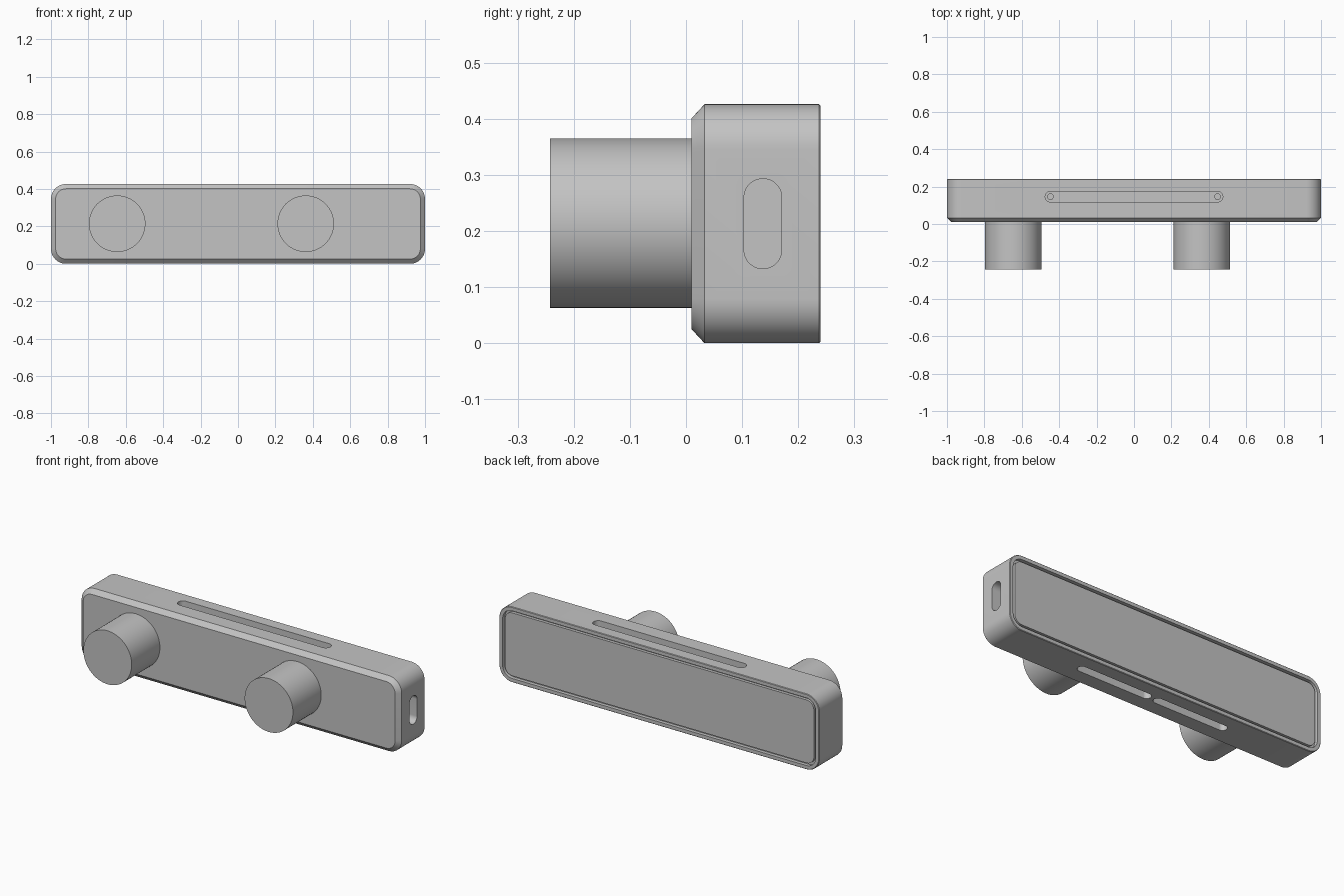
import bpy
import bmesh
from math import pi, sin, cos, radians
from mathutils import Vector

cube = bpy.data.objects.get("Cube")
if cube:
    bpy.data.objects.remove(cube)

grey = bpy.data.materials.new("satin_grey")
grey.use_nodes = True
shade = (0.55, 0.55, 0.55, 1)
grey.diffuse_color = shade
grey.node_tree.nodes["Principled BSDF"].inputs["Base Color"].default_value = shade

# How outline (u, v) and depth d map to space for each extrusion axis
AXES = {
    "X": lambda u, v, d: (d, u, v),
    "Y": lambda u, v, d: (u, d, v),
    "Z": lambda u, v, d: (u, v, d),
}


def outline(w, h, r, seg):
    """Rounded rectangle, counter-clockwise."""
    pts = []
    corners = ((1, 1), (-1, 1), (-1, -1), (1, -1))
    for i, (sx, sy) in enumerate(corners):
        for k in range(seg + 1):
            a = (i + k / seg) * pi / 2
            pts.append((sx * (w / 2 - r) + r * cos(a), sy * (h / 2 - r) + r * sin(a)))
    return pts


def rounded_solid(name, axis, center, w, h, r, sections, seg=12):
    """Skin rounded rectangles placed at (depth, inset) sections."""
    bm = bmesh.new()
    rings = []
    for depth, inset in sections:
        pts = outline(w - 2 * inset, h - 2 * inset, r - inset, seg)
        rings.append([bm.verts.new(AXES[axis](u + center[0], v + center[1], depth))
                      for u, v in pts])
    for a, b in zip(rings, rings[1:]):
        for i in range(len(a)):
            j = (i + 1) % len(a)
            bm.faces.new((a[i], a[j], b[j], b[i]))
    bm.faces.new(rings[0])
    bm.faces.new(rings[-1])
    bmesh.ops.remove_doubles(bm, verts=bm.verts, dist=0.00001)
    bmesh.ops.recalc_face_normals(bm, faces=bm.faces)
    mesh = bpy.data.meshes.new(name)
    bm.to_mesh(mesh)
    bm.free()
    mesh.materials.append(grey)
    ob = bpy.data.objects.new(name, mesh)
    bpy.context.collection.objects.link(ob)
    return ob


def activate(ob):
    bpy.ops.object.select_all(action="DESELECT")
    ob.select_set(True)
    bpy.context.view_layer.objects.active = ob


def cut(target, cutter):
    cutter.hide_render = True
    activate(target)
    mod = target.modifiers.new("cut", "BOOLEAN")
    mod.operation = "DIFFERENCE"
    mod.solver = "EXACT"
    mod.object = cutter
    bpy.ops.object.modifier_apply(modifier=mod.name)
    bpy.data.objects.remove(cutter)


HEIGHT = 0.426
MID = HEIGHT / 2

# Housing: chamfered front, softened rear rim and a shallow rear recess
body = rounded_solid("housing", "Y", (0, MID), 2, HEIGHT, 0.08, [
    (0.01, 0.025), (0.033, 0), (0.237, 0), (0.24, 0.003),
    (0.24, 0.022), (0.22, 0.022)])

# Long slot along the top with a small hole at each end
cut(body, rounded_solid("top_slot_cutter", "Z", (0, 0.146), 0.95, 0.056, 0.028,
                        [(HEIGHT - 0.04, 0), (HEIGHT + 0.05, 0)]))
for side in (-1, 1):
    cut(body, rounded_solid("hole_cutter", "Z", (side * 0.447, 0.146), 0.03, 0.03, 0.015,
                            [(HEIGHT - 0.07, 0), (HEIGHT + 0.05, 0)], 6))

# Pair of slots along the underside
for side in (-1, 1):
    cut(body, rounded_solid("bottom_slot_cutter", "Z", (side * 0.244, 0.14), 0.464, 0.05, 0.025,
                            [(-0.05, 0), (0.04, 0)]))

# Port in the left end
cut(body, rounded_solid("port_cutter", "X", (0.137, 0.213), 0.067, 0.16, 0.033,
                        [(0.94, 0), (1.05, 0)]))

# Rear panel, leaving a thin groove inside the rim
panel = rounded_solid("rear_panel", "Y", (0, MID), 1.93, HEIGHT - 0.07, 0.045,
                      [(0.21, 0), (0.237, 0)])

# Two cylindrical knobs on the front
knobs = [rounded_solid(name, "Y", (x, 0.214), 0.302, 0.302, 0.151,
                       [(-0.242, 0), (0.015, 0)], 16)
         for name, x in (("right_knob", -0.646), ("left_knob", 0.362))]

for part in [body, panel] + knobs:
    activate(part)
    bpy.ops.object.shade_smooth_by_angle(angle=radians(30))
